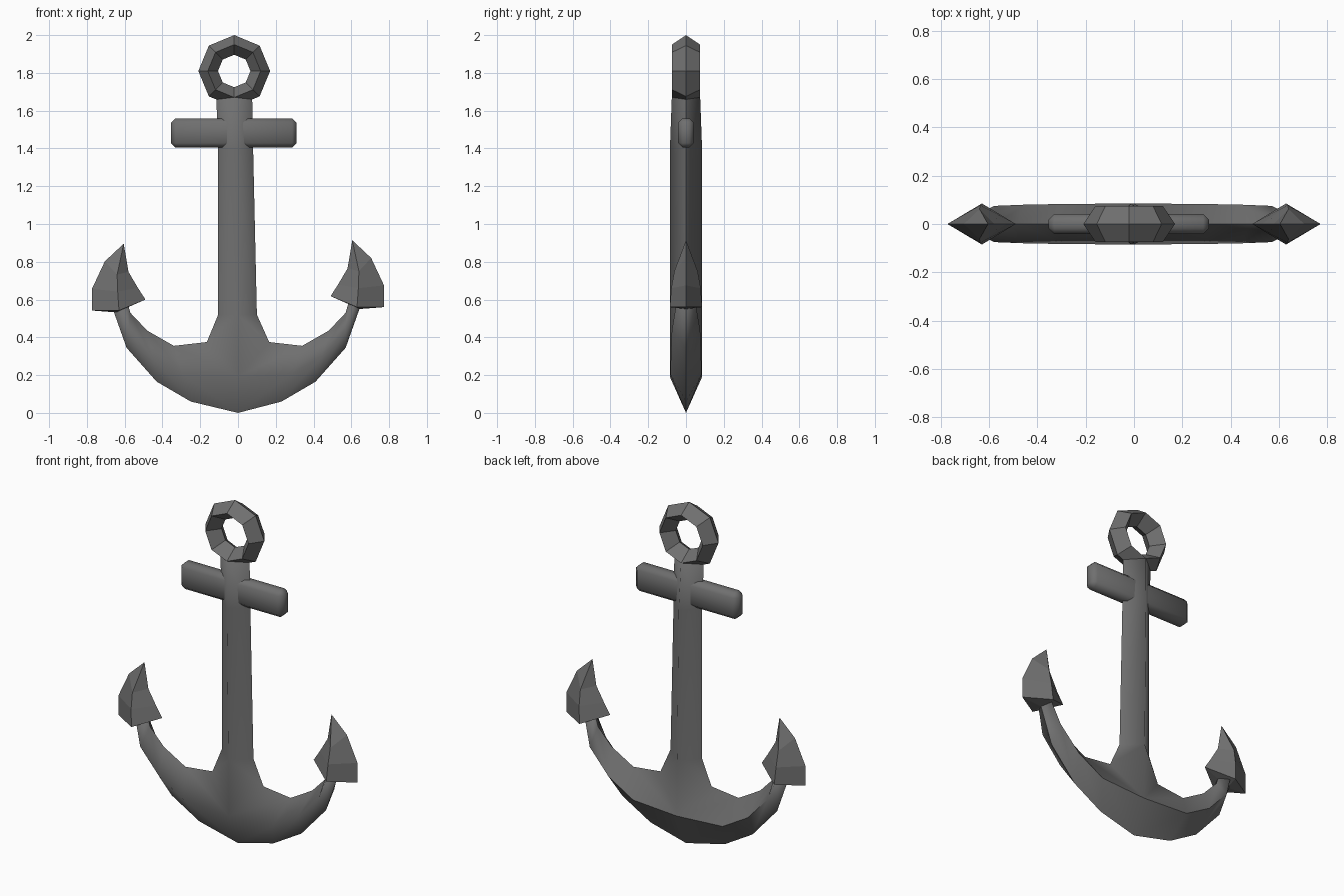
import bpy, bmesh, math
from mathutils import Vector

cube = bpy.data.objects.get("Cube")
if cube:
    bpy.data.objects.remove(cube, do_unlink=True)

# Single iron colour
iron = bpy.data.materials.new("dark_iron_grey")
iron.use_nodes = True
COLOUR = (0.16, 0.16, 0.16, 1)
iron.diffuse_color = COLOUR
bsdf = next(n for n in iron.node_tree.nodes if n.type == 'BSDF_PRINCIPLED')
bsdf.inputs["Base Color"].default_value = COLOUR
bsdf.inputs["Roughness"].default_value = 0.7


def finish(name, bm, smooth=False, sharp=None):
    """Weld, orient, shade and link a part."""
    bmesh.ops.remove_doubles(bm, verts=bm.verts, dist=0.0005)
    bmesh.ops.recalc_face_normals(bm, faces=bm.faces)
    for f in bm.faces:
        f.smooth = smooth
    for e in bm.edges:
        if sharp and sharp(e):
            e.smooth = False
    mesh = bpy.data.meshes.new(name)
    bm.to_mesh(mesh)
    bm.free()
    mesh.materials.append(iron)
    obj = bpy.data.objects.new(name, mesh)
    bpy.context.collection.objects.link(obj)
    return obj


def face(bm, *points):
    bm.faces.new([bm.verts.new(p) for p in points])


def flat(p):
    """Outline point on the middle plane."""
    return Vector((p[0], 0, p[1]))


# Shank and arms: diamond sections, outline at y = 0 and ridges front and back
shank = [(-0.105, 0.1, 0.52), (-0.105, 0.08, 1.4), (-0.115, 0.075, 1.67)]
hub = (0, 0.19)
lower = [(0, 0), (0.23, 0.06), (0.41, 0.165), (0.57, 0.345), (0.65, 0.57)]
upper = [(0.165, 0.375), (0.34, 0.355), (0.48, 0.435), (0.57, 0.53), (0.59, 0.6)]
depth = [0.085, 0.083, 0.08, 0.075, 0.05]

bm = bmesh.new()
for yside in (-1, 1):
    def ridge(x, z, d):
        return Vector((x, yside * d, z))

    for side in (-1, 1):
        # Arm, slightly wider on the right-hand side of the model
        low = [flat((side * x - (0.02 if side < 0 and x else 0), z)) for x, z in lower]
        up = [flat((side * x, z)) for x, z in upper]
        mid = [ridge(*hub, depth[0])]
        for a, b, d in list(zip(low, up, depth))[1:]:
            m = (a + b) / 2
            mid.append(ridge(m.x, m.z, d))
        for j in range(len(low) - 1):
            face(bm, low[j], low[j + 1], mid[j + 1], mid[j])
            face(bm, mid[j], mid[j + 1], up[j + 1], up[j])
        face(bm, low[-1], mid[-1], up[-1])
        # Half of the shank, starting at the hub
        edge = [up[0]] + [flat((s[(side + 1) // 2], s[2])) for s in shank]
        spine = [mid[0]] + [ridge((l + r) / 2, z, 0.085) for l, r, z in shank]
        spine[-1].y = yside * 0.075
        for j in range(len(edge) - 1):
            face(bm, edge[j], edge[j + 1], spine[j + 1], spine[j])
        face(bm, edge[-1], spine[-1], flat((-0.02, 1.69)))


def outline_or_back_ridge(e):
    a, b = (v.co for v in e.verts)
    on_outline = abs(a.y) < 0.001 and abs(b.y) < 0.001
    back_arm = min(a.y, b.y) > 0.04 and max(a.z, b.z) < 0.5 and abs(a.x - b.x) > 0.05
    return on_outline or back_arm


finish("shank_and_arms", bm, True, outline_or_back_ridge)

# Ring: eight-sided, diamond section
bm = bmesh.new()
section = [(0.19, 0), (0.14, -0.074), (0.086, 0), (0.14, 0.074)]
SIDES = 8


def ring_point(i, k):
    a = 2 * math.pi * i / SIDES
    r, y = section[k % 4]
    return (-0.02 + r * math.sin(a), y, 1.81 + r * math.cos(a))


for i in range(SIDES):
    for k in range(4):
        face(bm, ring_point(i, k), ring_point(i + 1, k),
             ring_point(i + 1, k + 1), ring_point(i, k + 1))
finish("ring", bm)

# Stock: chamfered crossbar through the shank
bm = bmesh.new()
bmesh.ops.create_cube(bm, size=1)
for v in bm.verts:
    v.co = (v.co.x * 0.665 - 0.022, v.co.y * 0.084, v.co.z * 0.155 + 1.482)
bmesh.ops.bevel(bm, geom=bm.edges[:], offset=0.024, segments=1, affect='EDGES')
finish("stock", bm, True)

# Flukes: curved leaf outline with a raised ridge on both sides
outer = [(0.773, 0.56), (0.773, 0.675), (0.705, 0.82), (0.605, 0.914)]
inner = [(0.49, 0.618), (0.53, 0.68), (0.58, 0.765), (0.605, 0.914)]
crest = [(0.63, 0.56, 0.085), (0.637, 0.66, 0.078), (0.64, 0.75, 0.062), (0.605, 0.914, 0)]
for side, name in ((1, "left_fluke"), (-1, "right_fluke")):
    drop = 0.018 if side < 0 else 0
    bm = bmesh.new()

    def place(x, z, y=0):
        return Vector((side * x, y, z - drop))

    for yside in (-1, 1):
        top = [place(x, z, yside * d) for x, z, d in crest]
        for line in (outer, inner):
            rim = [place(*p) for p in line]
            for j in range(3):
                quad = [rim[j], rim[j + 1], top[j + 1], top[j]]
                face(bm, *(quad if j < 2 else [rim[2], rim[3], top[2]]))
            # Underside
            face(bm, rim[0], top[0], place(0.645, 0.55))
    finish(name, bm)
